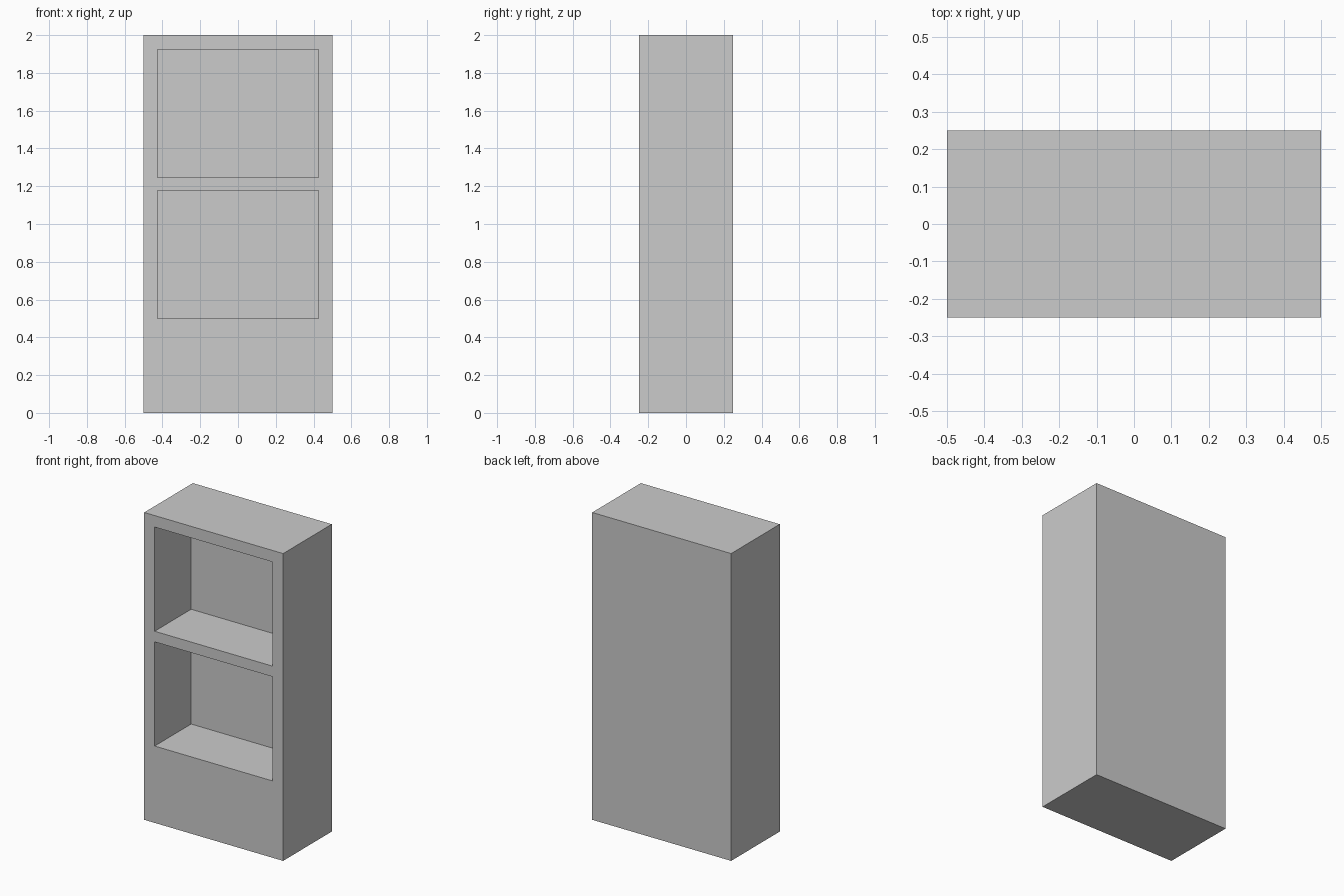
import bpy

if "Cube" in bpy.data.objects:
    bpy.data.objects.remove(bpy.data.objects["Cube"])


def box(name, x, y, z):
    """Axis-aligned box from (min, max) ranges."""
    bpy.ops.mesh.primitive_cube_add(size=1, location=[sum(r) / 2 for r in (x, y, z)])
    ob = bpy.context.object
    ob.name = name
    ob.scale = [r[1] - r[0] for r in (x, y, z)]
    bpy.ops.object.transform_apply(location=False, rotation=False, scale=True)
    return ob


# Solid cabinet body
cabinet = box("bookcase_body", (-0.5, 0.5), (-0.25, 0.25), (0, 2))

# Two open compartments cut into the front, leaving a flush shelf between
for name, z in (("lower", (0.5, 1.178)), ("upper", (1.247, 1.925))):
    cutter = box(name + "_compartment_cutter", (-0.425, 0.425), (-0.35, 0.125), z)
    cutter.hide_render = True
    mod = cabinet.modifiers.new(name + "_compartment", 'BOOLEAN')
    mod.operation = 'DIFFERENCE'
    mod.solver = 'EXACT'
    mod.object = cutter
    bpy.context.view_layer.objects.active = cabinet
    bpy.ops.object.modifier_apply(modifier=mod.name)
    bpy.data.objects.remove(cutter)
